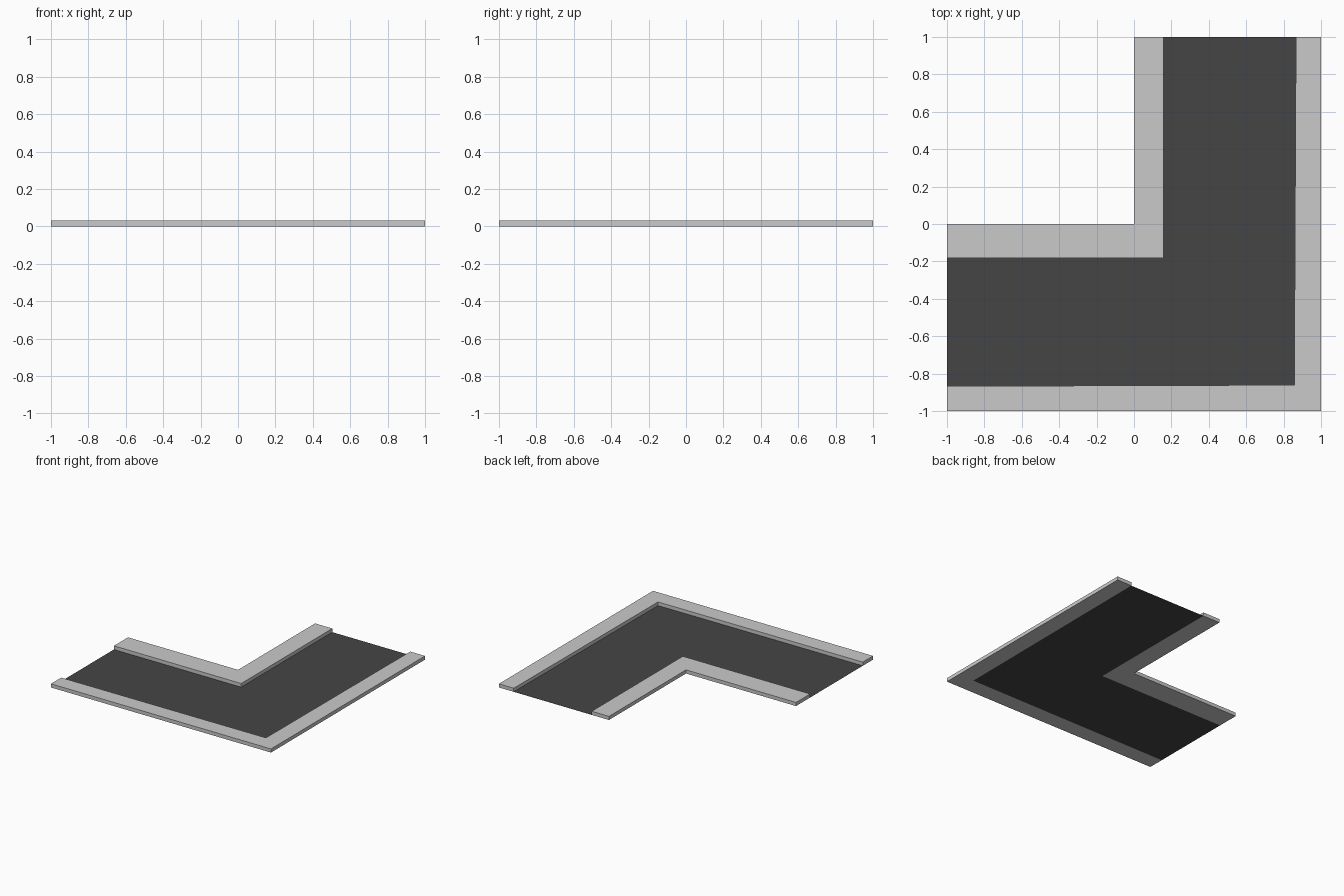
import bpy
import bmesh

cube = bpy.data.objects.get("Cube")
if cube:
    bpy.data.objects.remove(cube, do_unlink=True)

CURB_HEIGHT = 0.03


def material(name, value):
    mat = bpy.data.materials.new(name)
    mat.use_nodes = True
    colour = (value, value, value, 1)
    mat.diffuse_color = colour
    mat.node_tree.nodes["Principled BSDF"].inputs["Base Color"].default_value = colour
    return mat


def slab(name, outline, height, mat):
    """Flat outline, extruded upwards when height is above zero."""
    bm = bmesh.new()
    face = bm.faces.new([bm.verts.new((x, y, 0)) for x, y in outline])
    if height:
        top = bmesh.ops.extrude_face_region(bm, geom=[face], use_keep_orig=True)
        verts = [v for v in top["geom"] if isinstance(v, bmesh.types.BMVert)]
        bmesh.ops.translate(bm, verts=verts, vec=(0, 0, height))
        bmesh.ops.recalc_face_normals(bm, faces=bm.faces)
    else:
        bm.normal_update()
        if face.normal.z < 0:
            face.normal_flip()
    mesh = bpy.data.meshes.new(name)
    bm.to_mesh(mesh)
    bm.free()
    mesh.materials.append(mat)
    obj = bpy.data.objects.new(name, mesh)
    bpy.context.collection.objects.link(obj)


concrete = material("light grey concrete", 0.59)
asphalt = material("dark grey asphalt", 0.06)

# Corner lines, each running from the left end round the bend to the back end
inner_edge = [(-1, 0), (0, 0), (0, 1)]
inner_kerb = [(-1, -0.183), (0.157, -0.183), (0.157, 1)]
outer_kerb = [(-1, -0.867), (0.857, -0.861), (0.866, 1)]
outer_edge = [(-1, -1), (1, -1), (1, 1)]

# Raised pavements on both sides and the road surface between them
slab("inner_pavement", inner_edge + inner_kerb[::-1], CURB_HEIGHT, concrete)
slab("outer_pavement", outer_kerb + outer_edge[::-1], CURB_HEIGHT, concrete)
slab("road_surface", inner_kerb + outer_kerb[::-1], 0, asphalt)
